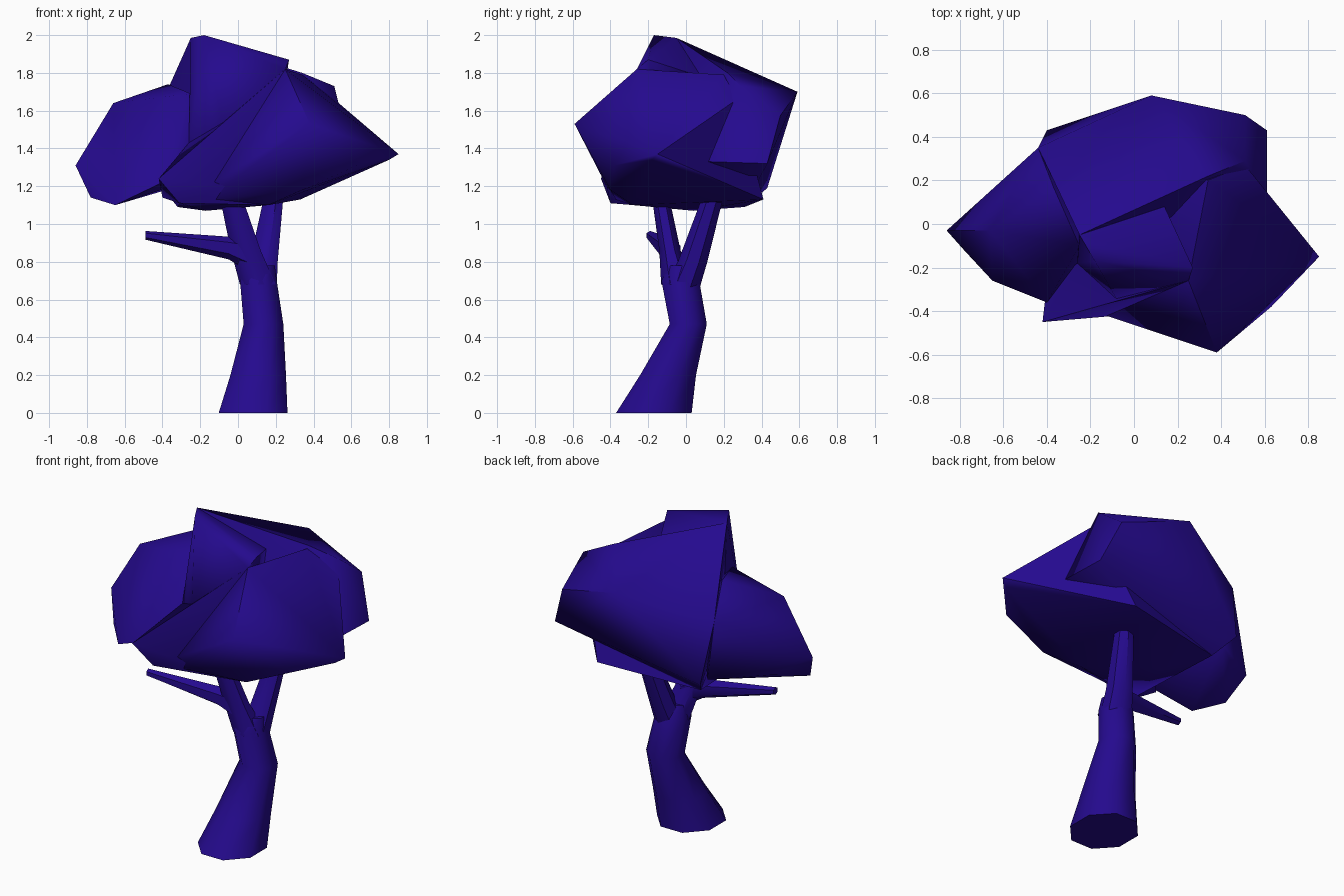
import bpy, bmesh, math
from mathutils import Vector

mat = bpy.data.materials.new("indigo")
mat.diffuse_color = (0.018, 0.003, 0.27, 1)


def finish(name, bm, angle):
    bmesh.ops.recalc_face_normals(bm, faces=bm.faces)
    mesh = bpy.data.meshes.new(name)
    bm.to_mesh(mesh)
    bm.free()
    mesh.materials.append(mat)
    ob = bpy.data.objects.new(name, mesh)
    bpy.context.collection.objects.link(ob)
    bpy.ops.object.select_all(action='DESELECT')
    ob.select_set(True)
    bpy.context.view_layer.objects.active = ob
    bpy.ops.object.shade_smooth_by_angle(angle=math.radians(angle))
    return ob


def tube(name, rings, sides=8, upright=True):
    """Loft of rings (x, y, z, radius a, radius b); rings lie flat or face along x."""
    bm = bmesh.new()
    loops = []
    k = 1 / math.cos(math.pi / sides)
    for x, y, z, a, b in rings:
        loop = []
        for i in range(sides):
            t = 2 * math.pi * (i + 0.5) / sides
            c, s = k * a * math.cos(t), k * b * math.sin(t)
            loop.append(bm.verts.new((x + c, y + s, z) if upright else (x, y + c, z + s)))
        loops.append(loop)
    for lo, hi in zip(loops, loops[1:]):
        for i in range(sides):
            j = (i + 1) % sides
            bm.faces.new((lo[i], lo[j], hi[j], hi[i]))
    bm.faces.new(loops[0])
    bm.faces.new(loops[-1])
    return finish(name, bm, 50)


def lump(name, points):
    """Faceted foliage mass: convex hull of a few corner points."""
    bm = bmesh.new()
    for p in points:
        bm.verts.new(Vector(p))
    res = bmesh.ops.convex_hull(bm, input=bm.verts[:])
    inner = [g for g in res["geom_interior"] + res["geom_unused"]
             if isinstance(g, bmesh.types.BMVert)]
    bmesh.ops.delete(bm, geom=list(set(inner)), context='VERTS')
    return finish(name, bm, 60)


# Trunk, flared toward the front at the base
tube("trunk", [(0.08, -0.17, 0, 0.182, 0.2), (0.107, -0.095, 0.2, 0.147, 0.148),
               (0.135, 0.012, 0.47, 0.105, 0.098), (0.108, -0.03, 0.7, 0.097, 0.1),
               (0.11, -0.03, 0.78, 0.085, 0.06)])

# Two limbs rising into the crown
tube("back_limb", [(0.12, -0.02, 0.66, 0.085, 0.085), (0.14, 0.035, 0.8, 0.07, 0.072),
                   (0.2, 0.16, 1.2, 0.045, 0.048)], 7)
tube("front_limb", [(0.11, -0.045, 0.68, 0.09, 0.08), (0.045, -0.085, 0.86, 0.075, 0.052),
                    (-0.05, -0.145, 1.2, 0.052, 0.04)], 7)

# Bare side branch
tube("side_branch", [(0.06, -0.08, 0.84, 0.05, 0.08), (-0.05, -0.1, 0.873, 0.043, 0.052),
                     (-0.49, -0.19, 0.94, 0.02, 0.02)], 6, upright=False)

# Crown: overlapping foliage masses
lump("left_foliage", [
    (-0.66, -0.03, 1.64), (-0.86, -0.03, 1.31), (-0.65, -0.26, 1.10), (-0.78, -0.12, 1.14),
    (-0.67, 0.10, 1.20), (-0.44, 0.35, 1.56), (-0.37, 0.17, 1.74), (-0.25, -0.1, 1.69),
    (-0.38, 0.33, 1.18), (-0.4, -0.36, 1.22), (-0.1, 0.0, 1.5), (-0.2, -0.1, 1.25)])

lump("back_foliage", [
    (-0.25, -0.05, 1.985), (0.08, 0.59, 1.70), (0.51, 0.50, 1.575), (0.61, 0.43, 1.32),
    (0.51, 0.29, 1.73), (0.61, 0.12, 1.33), (-0.32, 0.31, 1.09), (-0.40, 0.43, 1.19),
    (-0.44, 0.35, 1.56), (-0.17, 0.04, 1.07), (0.2, -0.1, 1.2), (-0.2, -0.1, 1.3),
    (0.34, 0.22, 1.8)])

lump("front_foliage", [
    (0.25, -0.26, 1.82), (0.38, -0.59, 1.53), (0.85, -0.15, 1.37), (0.80, -0.18, 1.34),
    (0.63, -0.38, 1.31), (0.34, -0.40, 1.18), (0.16, -0.28, 1.10), (-0.07, -0.42, 1.2),
    (-0.31, -0.36, 1.11), (-0.17, 0.04, 1.07), (0.33, 0.41, 1.13),
    (-0.32, 0.31, 1.09), (0.51, 0.27, 1.66), (0.34, 0.2, 1.79)])

lump("front_corner_foliage", [
    (-0.42, -0.45, 1.24), (0.25, -0.26, 1.82), (-0.31, -0.40, 1.11), (-0.07, -0.42, 1.2),
    (-0.40, -0.28, 1.14), (0.16, -0.28, 1.10), (-0.26, -0.18, 1.43), (0.1, -0.1, 1.3)])

lump("peak_foliage", [
    (-0.18, -0.17, 2.0), (-0.25, -0.05, 1.985), (0.27, -0.20, 1.87), (-0.26, -0.18, 1.43),
    (0.25, -0.26, 1.82), (-0.26, 0.0, 1.45), (-0.08, -0.345, 1.53), (0.14, 0.08, 1.78),
    (0.2, -0.1, 1.4)])
